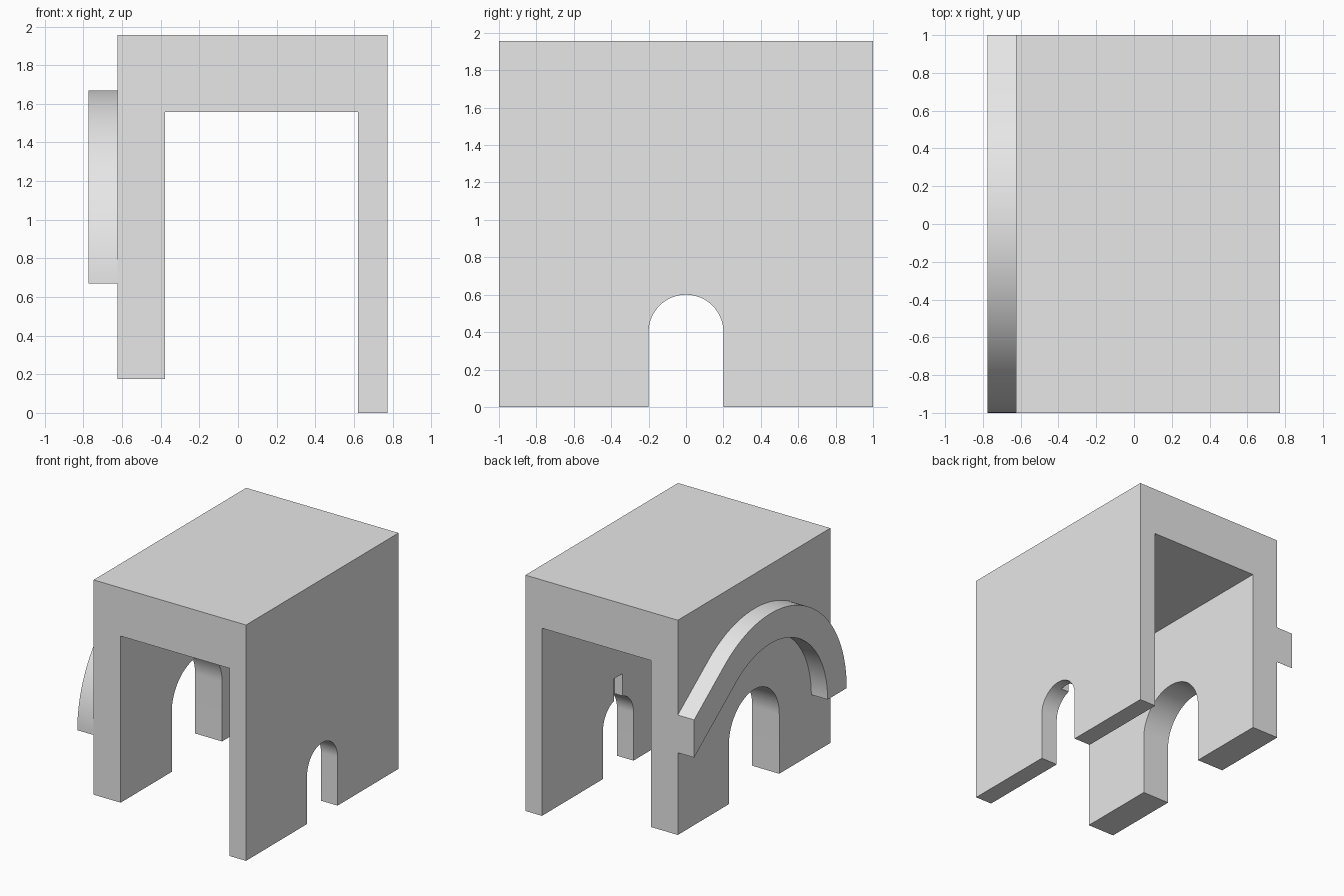
import bpy, bmesh
from math import sin, cos, tan, pi, atan2

cube = bpy.data.objects.get("Cube")
if cube:
    bpy.data.objects.remove(cube, do_unlink=True)

grey = bpy.data.materials.new("plain grey")
grey.use_nodes = True
colour = (0.8, 0.8, 0.8, 1)
grey.diffuse_color = colour
grey.node_tree.nodes["Principled BSDF"].inputs["Base Color"].default_value = colour


def prism(name, outline, axis, start, end):
    """Extrude a flat outline along x (outline is y, z) or y (outline is x, z)."""
    def place(p, t):
        return (t, p[0], p[1]) if axis == "x" else (p[0], t, p[1])
    bm = bmesh.new()
    face = bm.faces.new([bm.verts.new(place(p, start)) for p in outline])
    extruded = bmesh.ops.extrude_face_region(bm, geom=[face])["geom"]
    for v in extruded:
        if isinstance(v, bmesh.types.BMVert):
            setattr(v.co, axis, end)
    bmesh.ops.recalc_face_normals(bm, faces=bm.faces)
    mesh = bpy.data.meshes.new(name)
    bm.to_mesh(mesh)
    bm.free()
    mesh.materials.append(grey)
    obj = bpy.data.objects.new(name, mesh)
    bpy.context.collection.objects.link(obj)
    return obj


def select(obj):
    bpy.ops.object.select_all(action="DESELECT")
    obj.select_set(True)
    bpy.context.view_layer.objects.active = obj


def arc(radius, centre_z, a0, a1, steps=48):
    angles = [a0 + (a1 - a0) * i / steps for i in range(steps + 1)]
    return [(radius * cos(a), centre_z + radius * sin(a)) for a in angles]


def arch(radius, spring):
    """Round-headed doorway outline, reaching below the ground."""
    return [(-radius, -0.2), (radius, -0.2)] + arc(radius, spring, 0, pi)


def cut(target, cutter):
    cutter.hide_render = True
    mod = target.modifiers.new("opening", "BOOLEAN")
    mod.operation = "DIFFERENCE"
    mod.solver = "EXACT"
    mod.object = cutter
    select(target)
    bpy.ops.object.modifier_apply(modifier=mod.name)
    bpy.data.objects.remove(cutter, do_unlink=True)


# Key heights and wall planes
TOP, CEILING, STEP = 1.957, 1.557, 0.175
OUT_R, IN_R, IN_L, OUT_L = -0.625, -0.377, 0.622, 0.774
SPRING = 0.67

# Roof and two walls of unequal thickness and height
shell = prism("gateway_shell", [
    (OUT_R, STEP), (IN_R, STEP), (IN_R, CEILING), (IN_L, CEILING),
    (IN_L, 0), (OUT_L, 0), (OUT_L, TOP), (OUT_R, TOP)], "y", -1, 1)

# Doorways through the side walls, and a keystone notch inside the thin wall
cut(shell, prism("large_doorway", arch(0.33, SPRING), "x", -0.7, -0.2))
cut(shell, prism("small_doorway", arch(0.2, 0.4), "x", 0.5, 0.9))
cut(shell, prism("keystone_notch", [(-0.055, 0.5), (0.055, 0.5), (0.055, 0.777),
                                    (-0.055, 0.777)], "x", 0.5, 0.695))

# Raised band: an arc that runs off as a straight tangent at the back
OUTER, INNER = 1.0, 0.75
slope = atan2(3, 4)


def band_edge(radius):
    curve = arc(radius, SPRING, pi, pi / 2 - slope, 64)
    y, z = curve[-1]
    return curve + [(1.0, z - (1.0 - y) * tan(slope))]


band = prism("raised_band", band_edge(OUTER) + band_edge(INNER)[::-1],
             "x", -0.775, OUT_R)

for obj in (shell, band):
    select(obj)
    bpy.ops.object.shade_smooth_by_angle()
